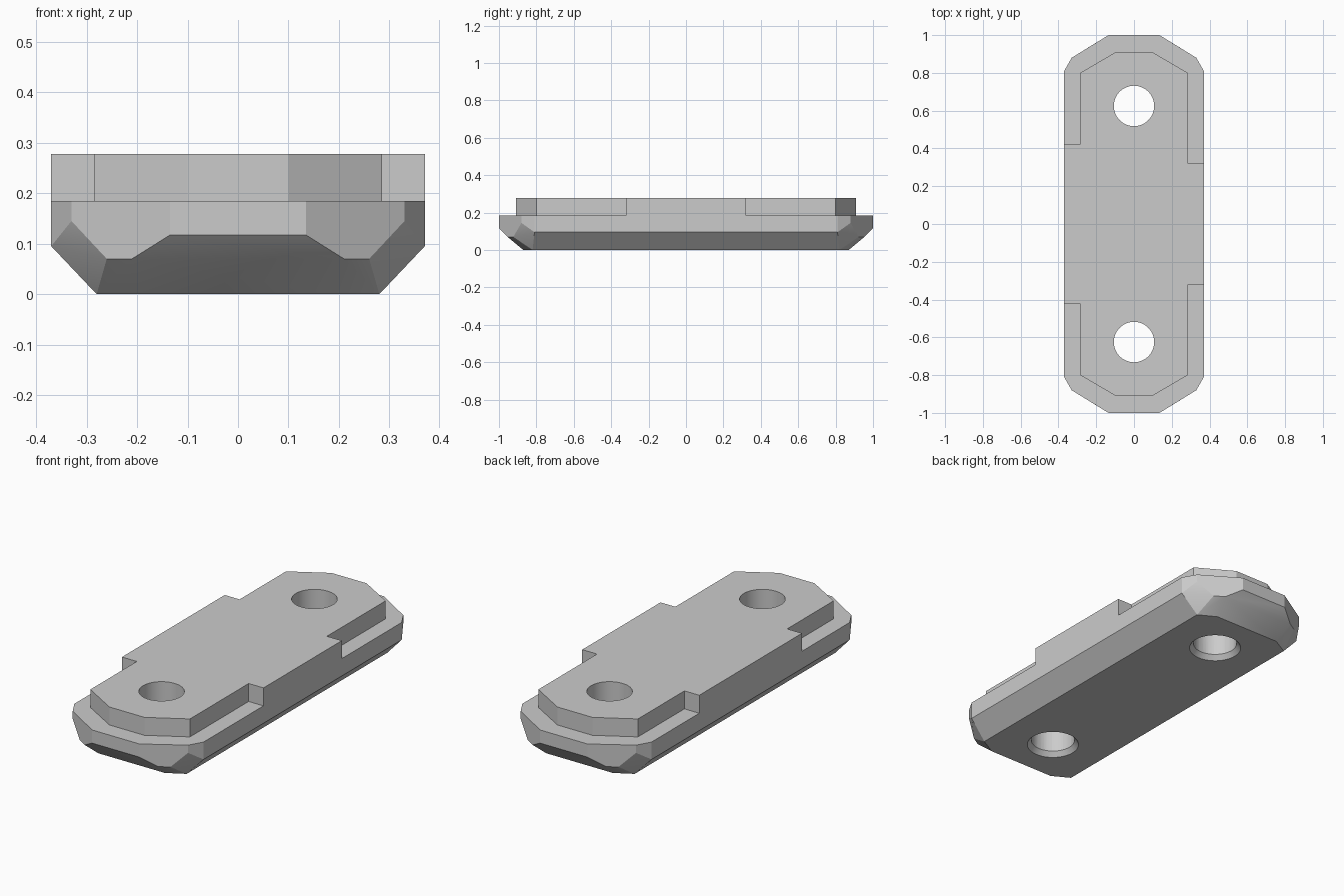
import bpy, bmesh
from math import radians
from mathutils import Matrix

cube = bpy.data.objects.get("Cube")
if cube:
    bpy.data.objects.remove(cube, do_unlink=True)

grey = bpy.data.materials.new("light grey")
grey.use_nodes = True
grey.diffuse_color = (0.6, 0.6, 0.6, 1)
grey.node_tree.nodes["Principled BSDF"].inputs["Base Color"].default_value = grey.diffuse_color

STEP, TOP = 0.185, 0.278


def make_object(name, bm):
    bmesh.ops.recalc_face_normals(bm, faces=bm.faces[:])
    mesh = bpy.data.meshes.new(name)
    bm.to_mesh(mesh)
    bm.free()
    mesh.materials.append(grey)
    obj = bpy.data.objects.new(name, mesh)
    bpy.context.collection.objects.link(obj)
    return obj


def activate(obj):
    bpy.ops.object.select_all(action="DESELECT")
    obj.select_set(True)
    bpy.context.view_layer.objects.active = obj


# Base: one corner mirrored four ways, wrapped in a convex hull
corner = [(0.135, 1, STEP), (0.33, 0.88, STEP), (0.37, 0.81, STEP),
          (0.135, 1, 0.117), (0.21, 0.954, 0.07), (0.26, 0.923, 0.07),
          (0.33, 0.88, 0.145), (0.37, 0.81, 0.095),
          (0.28, 0.82, 0), (0.19, 0.87, 0)]
bm = bmesh.new()
for sx in (-1, 1):
    for sy in (-1, 1):
        for x, y, z in corner:
            bm.verts.new((sx * x, sy * y, z))
hull = bmesh.ops.convex_hull(bm, input=bm.verts[:])
bmesh.ops.delete(bm, geom=hull["geom_interior"], context="VERTS")
bmesh.ops.dissolve_limit(bm, angle_limit=radians(1), verts=bm.verts[:], edges=bm.edges[:])
base = make_object("chamfered_base", bm)

# Raised plate: wider in the middle, with longer shoulders on the left
def side(sign, shoulder):
    half = [(0.37, shoulder), (0.285, shoulder), (0.285, 0.80), (0.10, 0.908)]
    return ([(sign * x, -y) for x, y in reversed(half)]
            + [(sign * x, y) for x, y in half])


outline = side(1, 0.32) + side(-1, 0.42)[::-1]
bm = bmesh.new()
face = bm.faces.new([bm.verts.new((x, y, STEP)) for x, y in outline])
raised = bmesh.ops.extrude_face_region(bm, geom=[face])
for v in raised["geom"]:
    if isinstance(v, bmesh.types.BMVert):
        v.co.z = TOP
plate = make_object("raised_plate", bm)

# Bolt holes with a countersink underneath
def cut(obj, y, radius1, radius2, z0, z1):
    bm = bmesh.new()
    bmesh.ops.create_cone(bm, cap_ends=True, segments=48, radius1=radius1, radius2=radius2,
                          depth=z1 - z0, matrix=Matrix.Translation((0, y, (z0 + z1) / 2)))
    cutter = make_object("hole_cutter", bm)
    cutter.hide_render = True
    mod = obj.modifiers.new("hole", "BOOLEAN")
    mod.operation = "DIFFERENCE"
    mod.solver = "EXACT"
    mod.object = cutter
    activate(obj)
    bpy.ops.object.modifier_apply(modifier=mod.name)
    bpy.data.objects.remove(cutter, do_unlink=True)


for y in (-0.625, 0.625):
    for part in (base, plate):
        cut(part, y, 0.107, 0.107, -0.1, 0.4)
    cut(base, y, 0.143, 0.103, -0.02, 0.03)

for part in (base, plate):
    activate(part)
    bpy.ops.object.shade_smooth_by_angle(angle=radians(20))
